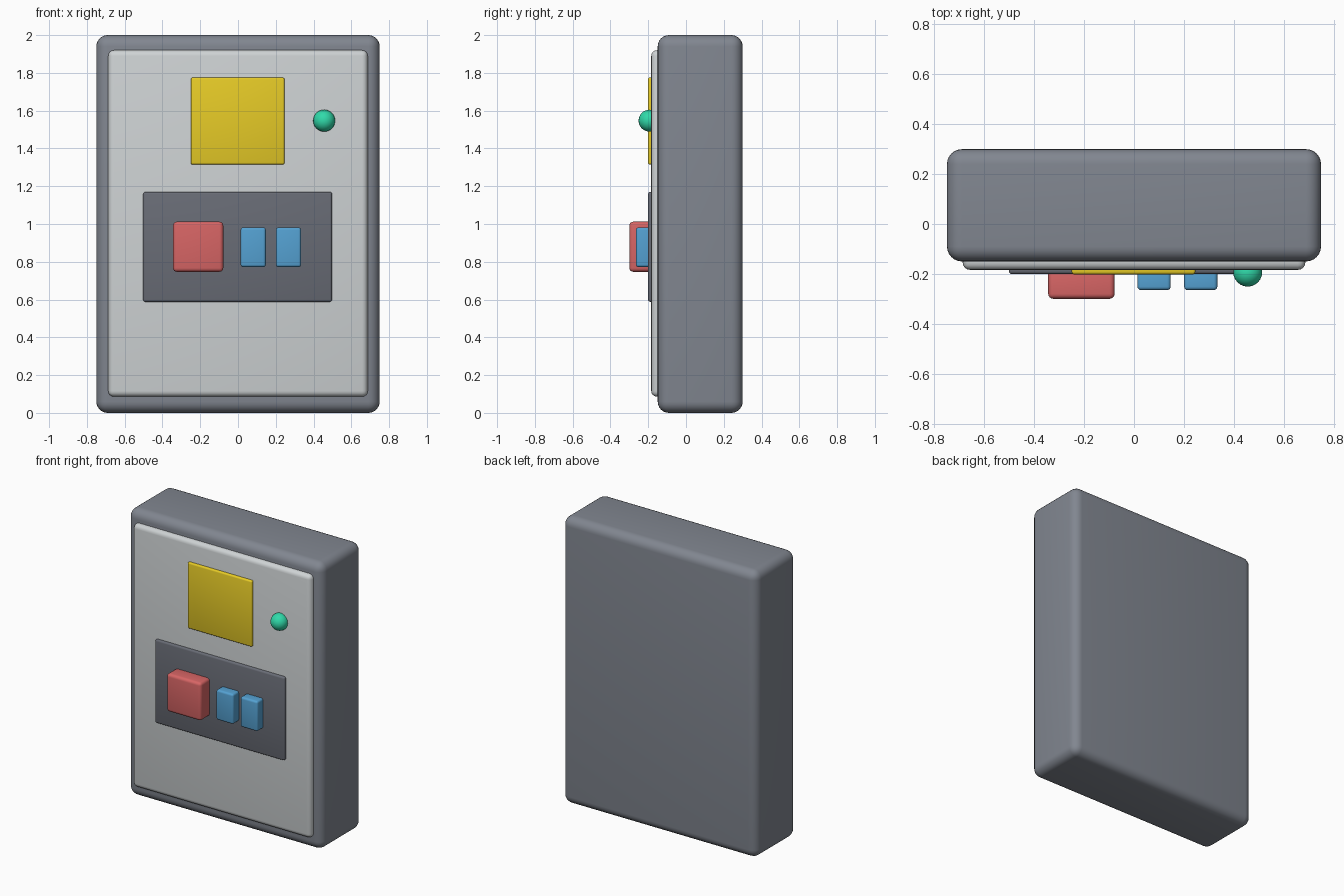
import bpy
import math

if "Cube" in bpy.data.objects:
    bpy.data.objects.remove(bpy.data.objects["Cube"])


def material(name, rgb):
    mat = bpy.data.materials.new(name)
    mat.diffuse_color = (*rgb, 1)
    mat.use_nodes = True
    mat.node_tree.nodes["Principled BSDF"].inputs["Base Color"].default_value = mat.diffuse_color
    return mat


def rounded_box(name, x, y, z, bevel, mat, segments=4):
    """Box from (min, max) ranges with rounded edges."""
    ranges = (x, y, z)
    bpy.ops.mesh.primitive_cube_add(size=1, location=[(a + b) / 2 for a, b in ranges])
    ob = bpy.context.object
    ob.name = name
    ob.scale = [b - a for a, b in ranges]
    bpy.ops.object.transform_apply(location=False, rotation=False, scale=True)
    mod = ob.modifiers.new("rounding", "BEVEL")
    mod.width = bevel
    mod.segments = segments
    bpy.ops.object.modifier_apply(modifier=mod.name)
    bpy.ops.object.shade_smooth_by_angle(angle=math.radians(35))
    ob.data.materials.append(mat)
    return ob


casing_grey = material("casing_grey", (0.22, 0.24, 0.28))
panel_grey = material("panel_grey", (0.62, 0.65, 0.66))
plate_grey = material("plate_grey", (0.14, 0.15, 0.18))
yellow = material("yellow", (0.80, 0.60, 0.02))
red = material("red", (0.68, 0.13, 0.13))
blue = material("blue", (0.09, 0.36, 0.65))
green = material("green", (0.03, 0.70, 0.40))

# Cabinet body and raised door
rounded_box("casing", (-0.75, 0.75), (-0.15, 0.30), (0, 2), 0.06, casing_grey, 6)
rounded_box("door_panel", (-0.687, 0.687), (-0.184, -0.11), (0.086, 1.92), 0.03, panel_grey)

# Label plate and control plate
rounded_box("warning_plate", (-0.25, 0.246), (-0.202, -0.165), (1.315, 1.775), 0.01, yellow, 3)
rounded_box("control_plate", (-0.502, 0.498), (-0.201, -0.16), (0.588, 1.17), 0.012, plate_grey, 3)

# Switches
rounded_box("main_switch", (-0.344, -0.078), (-0.30, -0.18), (0.747, 1.012), 0.02, red)
for i, x in enumerate((0.014, 0.201)):
    rounded_box(f"small_switch_{i + 1}", (x, x + 0.133), (-0.265, -0.18), (0.772, 0.982), 0.014, blue)

# Indicator lamp
bpy.ops.mesh.primitive_uv_sphere_add(segments=24, ring_count=16, radius=0.058,
                                     location=(0.456, -0.193, 1.547))
lamp = bpy.context.object
lamp.name = "indicator_lamp"
lamp.data.materials.append(green)
bpy.ops.object.shade_smooth()
